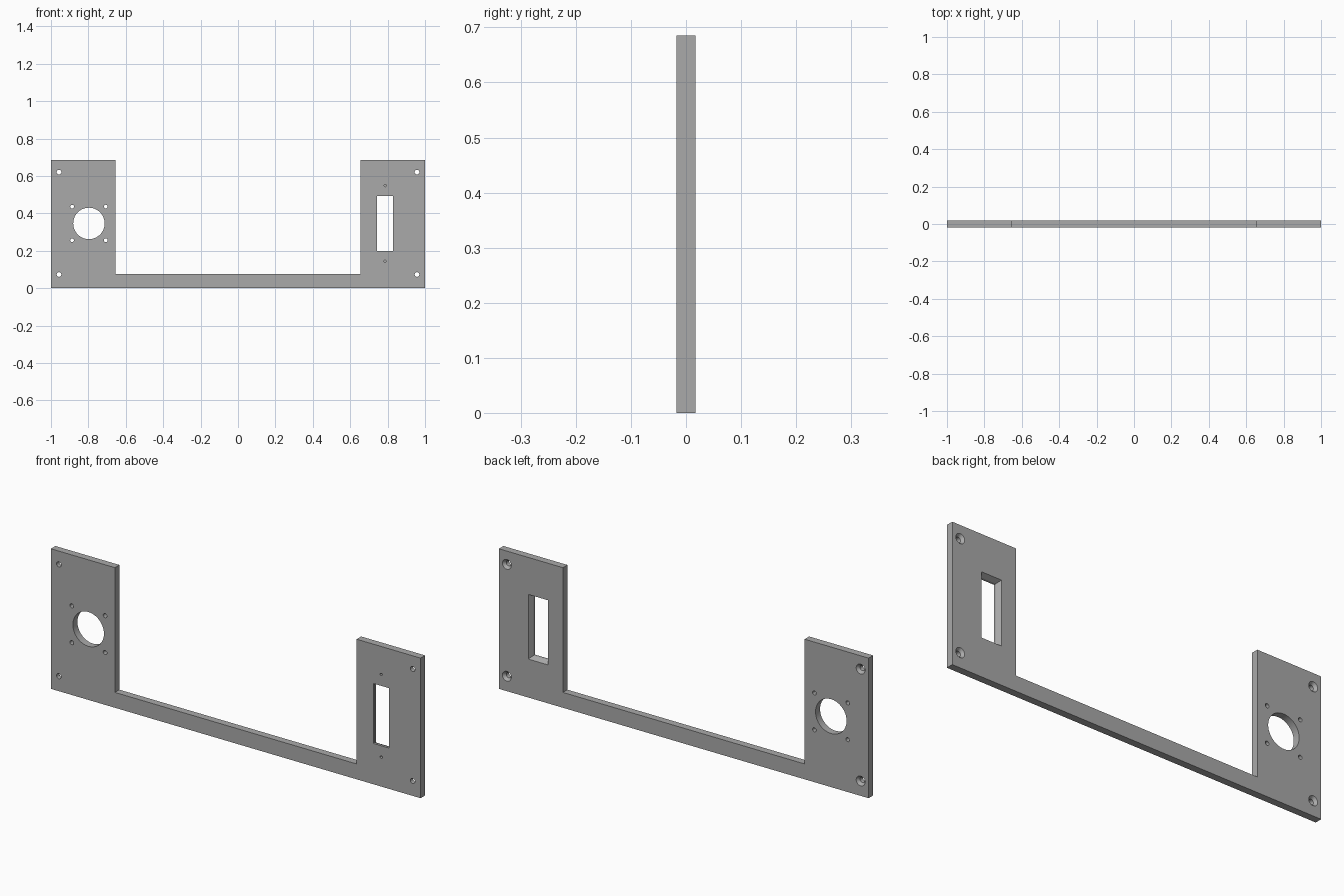
import bpy
import bmesh
import math
from mathutils import Matrix

cube = bpy.data.objects.get("Cube")
if cube:
    bpy.data.objects.remove(cube, do_unlink=True)

HALF = 0.0175              # half the plate thickness
FRONT, BACK = -HALF, HALF
OVER = 0.01                # cutter overshoot past a face

grey = bpy.data.materials.new("plain grey")
grey.use_nodes = True
colour = (0.4, 0.4, 0.4, 1)
grey.diffuse_color = colour
grey.node_tree.nodes["Principled BSDF"].inputs["Base Color"].default_value = colour


def loft(name, sections):
    """Solid through matching xz outlines, each placed at its own y."""
    bm = bmesh.new()
    rings = [[bm.verts.new((x, y, z)) for x, z in pts] for y, pts in sections]
    for a, b in zip(rings, rings[1:]):
        for i in range(len(a)):
            j = (i + 1) % len(a)
            bm.faces.new((a[i], a[j], b[j], b[i]))
    bm.faces.new(rings[0])
    bm.faces.new(rings[-1])
    bmesh.ops.recalc_face_normals(bm, faces=bm.faces)
    mesh = bpy.data.meshes.new(name)
    bm.to_mesh(mesh)
    bm.free()
    mesh.materials.append(grey)
    obj = bpy.data.objects.new(name, mesh)
    bpy.context.collection.objects.link(obj)
    return obj


def circle(x, z, r, n=32):
    return [(x + r * math.cos(math.tau * i / n), z + r * math.sin(math.tau * i / n))
            for i in range(n)]


def rect(x, z, w, h):
    return [(x + sx * w / 2, z + sz * h / 2)
            for sx, sz in ((-1, -1), (1, -1), (1, 1), (-1, 1))]


# U-shaped plate: two uprights joined by a low bar
outline = [(-1, 0), (1, 0), (1, 0.685), (0.654, 0.685), (0.654, 0.075),
           (-0.654, 0.075), (-0.654, 0.685), (-1, 0.685)]
plate = loft("mounting_plate", [(FRONT, outline), (BACK, outline)])

cutters = []


def through_hole(name, x, z, r, n=32):
    cutters.append(loft(name, [(y, circle(x, z, r, n))
                               for y in (FRONT - OVER, BACK + OVER)]))


# Corner screw holes, countersunk from the back
for x in (-0.957, 0.957):
    for z in (0.073, 0.62):
        cutters.append(loft("corner_hole_cutter", [
            (FRONT - OVER, circle(x, z, 0.0125)),
            (0.004, circle(x, z, 0.0125)),
            (BACK, circle(x, z, 0.024)),
            (BACK + OVER, circle(x, z, 0.024))]))

# Round opening with four screw holes around it
CX, CZ = -0.797, 0.346
through_hole("round_opening_cutter", CX, CZ, 0.084, 64)
for sx in (-1, 1):
    for sz in (-1, 1):
        through_hole("ring_screw_cutter", CX + sx * 0.09, CZ + sz * 0.09, 0.01)

# Rectangular window, flared towards the back
WX, WZ = 0.787, 0.346
cutters.append(loft("window_cutter", [
    (FRONT - OVER, rect(WX, WZ, 0.085, 0.293)),
    (-0.006, rect(WX, WZ, 0.085, 0.293)),
    (BACK, rect(WX, WZ, 0.108, 0.316)),
    (BACK + OVER, rect(WX, WZ, 0.108, 0.316))]))

# Blind pilot holes above and below the window
for sz in (-1, 1):
    z = WZ + sz * 0.202
    cutters.append(loft("pilot_hole_cutter", [
        (FRONT - OVER, circle(WX, z, 0.006, 20)),
        (0.008, circle(WX, z, 0.006, 20))]))

# Cut every opening out of the plate
for cutter in cutters:
    cutter.hide_render = True
    cutter.hide_set(True)
    cut = plate.modifiers.new(cutter.name, 'BOOLEAN')
    cut.operation = 'DIFFERENCE'
    cut.solver = 'EXACT'
    cut.object = cutter

# Bake the cuts and drop the cutters
bpy.context.view_layer.update()
graph = bpy.context.evaluated_depsgraph_get()
finished = bpy.data.meshes.new_from_object(plate.evaluated_get(graph))
plate.modifiers.clear()
plate.data = finished
for cutter in cutters:
    bpy.data.objects.remove(cutter, do_unlink=True)

# Smooth hole walls, crisp edges
bpy.ops.object.select_all(action='DESELECT')
plate.select_set(True)
bpy.context.view_layer.objects.active = plate
bpy.ops.object.shade_smooth_by_angle(angle=math.radians(25))
